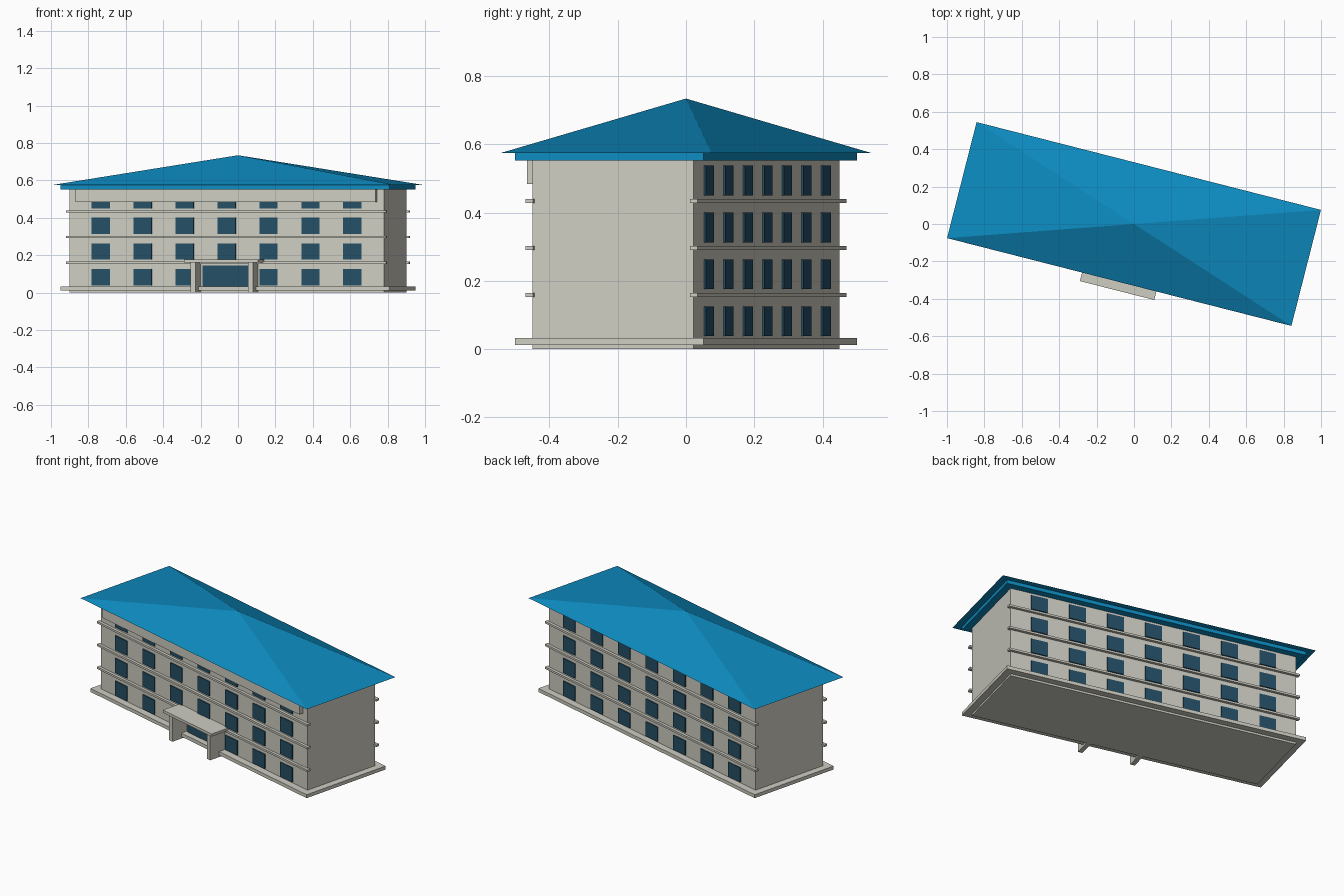
import bpy, bmesh, math
from mathutils import Matrix

if "Cube" in bpy.data.objects:
    bpy.data.objects.remove(bpy.data.objects["Cube"], do_unlink=True)


def material(name, r, g, b):
    m = bpy.data.materials.new(name)
    m.use_nodes = True
    m.diffuse_color = (r, g, b, 1)
    m.node_tree.nodes["Principled BSDF"].inputs["Base Color"].default_value = (r, g, b, 1)
    return m


STONE = material("pale stone", 0.62, 0.61, 0.54)
BLUE = material("roof blue", 0.004, 0.26, 0.53)
GLASS = material("dark glass", 0.018, 0.077, 0.13)

# The whole building is turned on its plot
TURN = Matrix.Rotation(math.radians(-14.3), 4, 'Z')
HALF_W, HALF_D = 0.867, 0.2435
FLOOR = 0.1375


def finish(name, bm, mat):
    mesh = bpy.data.meshes.new(name)
    bmesh.ops.recalc_face_normals(bm, faces=bm.faces)
    bm.to_mesh(mesh)
    bm.free()
    mesh.materials.append(mat)
    obj = bpy.data.objects.new(name, mesh)
    obj.matrix_world = TURN
    bpy.context.collection.objects.link(obj)
    return obj


def add_box(bm, x, y, z):
    """Add a box given its (low, high) range on each axis."""
    size = [hi - lo for lo, hi in (x, y, z)]
    mid = [(hi + lo) / 2 for lo, hi in (x, y, z)]
    bmesh.ops.create_cube(bm, size=1, matrix=Matrix.Translation(mid) @ Matrix.Diagonal((*size, 1)))


def box(name, mat, x, y, z):
    bm = bmesh.new()
    add_box(bm, x, y, z)
    return finish(name, bm, mat)


def side_range(side, inner, outer):
    return tuple(sorted((side * inner, side * outer)))


# Main block, ground slab and eaves band
box("walls", STONE, (-HALF_W, HALF_W), (-HALF_D, HALF_D), (0, 0.56))
for name, mat, z in (("ground_slab", STONE, (0.012, 0.033)),
                     ("eaves_band", BLUE, (0.552, 0.574))):
    box(name, mat, (-0.908, 0.908), (-0.285, 0.285), z)

# Pyramid roof
bm = bmesh.new()
base = [bm.verts.new((x, y, 0.574)) for x, y in
        ((-0.95, -0.32), (0.95, -0.32), (0.95, 0.32), (-0.95, 0.32))]
apex = bm.verts.new((0, 0, 0.734))
bm.faces.new(base)
for i in range(4):
    bm.faces.new((base[i], base[(i + 1) % 4], apex))
finish("roof", bm, BLUE)

# Ledges and windows on the two long sides
for label, side in (("front", -1), ("back", 1)):
    for level in range(1, 4):
        z = 0.0215 + FLOOR * level
        box(f"{label}_ledge_{level}", STONE, (-0.883, 0.883),
            side_range(side, 0.237, 0.26), (z - 0.006, z + 0.006))
    bm = bmesh.new()
    for level in range(4):
        for col in range(-3, 4):
            if side < 0 and level == 0 and col == 0:
                continue  # the entrance door stands here
            x, z = col * 0.2313, 0.038 + FLOOR * level
            add_box(bm, (x - 0.05, x + 0.05),
                    side_range(side, HALF_D - 0.005, HALF_D + 0.006), (z, z + 0.087))
    finish(f"{label}_windows", bm, GLASS)

# Blank board under the front eaves
box("front_board", STONE, (-0.828, 0.828), (-0.269, -0.24), (0.484, 0.552))

# Entrance: door, two side walls and canopy
box("entrance_door", GLASS, (-0.132, 0.132), (-0.25, -0.238), (0.033, 0.145))
for label, side in (("left", 1), ("right", -1)):
    box(f"entrance_wall_{label}", STONE, side_range(side, 0.145, 0.172),
        (-0.349, -0.24), (0, 0.162))
box("entrance_canopy", STONE, (-0.205, 0.205), (-0.367, -0.24), (0.16, 0.176))
